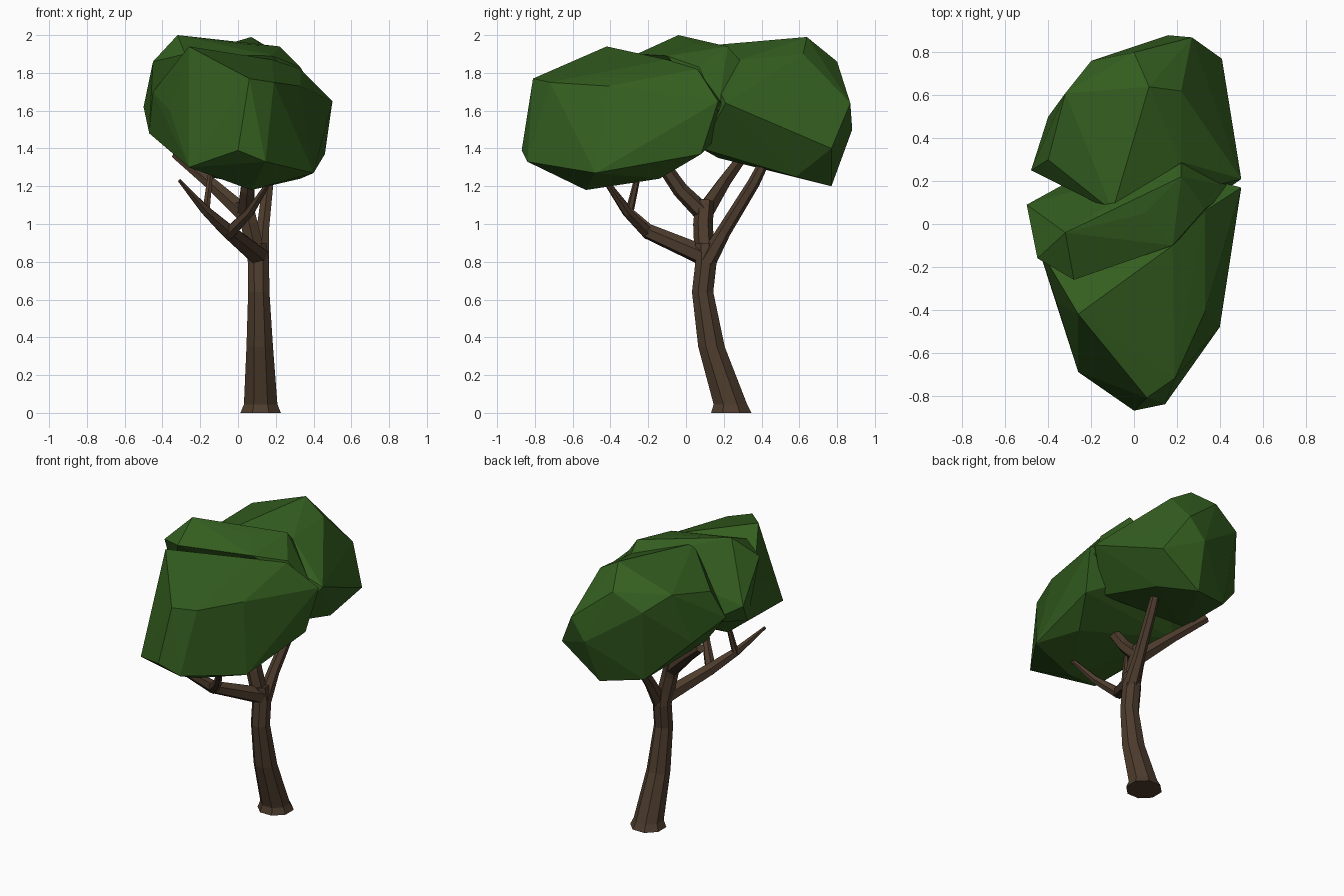
import bpy
import bmesh
from math import cos, sin, pi
from mathutils import Vector

default_cube = bpy.data.objects.get("Cube")
if default_cube:
    bpy.data.objects.remove(default_cube, do_unlink=True)


def make_material(name, colour):
    material = bpy.data.materials.new(name)
    material.use_nodes = True
    material.diffuse_color = (*colour, 1)
    shader = next(n for n in material.node_tree.nodes if n.type == "BSDF_PRINCIPLED")
    shader.inputs["Base Color"].default_value = (*colour, 1)
    shader.inputs["Roughness"].default_value = 0.9
    return material


leaf_green = make_material("leaf green", (0.034, 0.113, 0.014))
bark_brown = make_material("bark brown", (0.074, 0.045, 0.026))


def finish(bm, name, material):
    """Turn a bmesh into a flat-shaded object with one material."""
    bmesh.ops.recalc_face_normals(bm, faces=bm.faces)
    mesh = bpy.data.meshes.new(name)
    bm.to_mesh(mesh)
    bm.free()
    mesh.materials.append(material)
    part = bpy.data.objects.new(name, mesh)
    bpy.context.collection.objects.link(part)


def limb(name, path, sides=6, level_rings=False):
    """Tapered tube along a path of (x, y, z, radius) stations."""
    bm = bmesh.new()
    centres = [Vector(station[:3]) for station in path]
    rings = []
    for i, station in enumerate(path):
        before = centres[max(i - 1, 0)]
        after = centres[min(i + 1, len(path) - 1)]
        axis = Vector((0, 0, 1)) if level_rings else (after - before).normalized()
        across = Vector((0, 1, 0)).cross(axis).normalized()
        forward = axis.cross(across)
        ring = []
        for k in range(sides):
            # Half-step turn puts a flat side to the front
            angle = (k + 0.5) * 2 * pi / sides
            offset = across * cos(angle) + forward * sin(angle)
            ring.append(bm.verts.new(centres[i] + offset * station[3]))
        rings.append(ring)
    for lower, upper in zip(rings, rings[1:]):
        for k in range(sides):
            n = (k + 1) % sides
            bm.faces.new((lower[k], lower[n], upper[n], upper[k]))
    bm.faces.new(rings[0])
    bm.faces.new(rings[-1])
    finish(bm, name, bark_brown)


def leaf_clump(name, corners):
    """Faceted clump wrapped around its outermost corners."""
    bm = bmesh.new()
    for corner in corners:
        bm.verts.new(corner)
    hull = bmesh.ops.convex_hull(bm, input=bm.verts)
    spare = {v for v in hull["geom_interior"] + hull["geom_unused"]
             if isinstance(v, bmesh.types.BMVert)}
    bmesh.ops.delete(bm, geom=list(spare), context="VERTS")
    finish(bm, name, leaf_green)


# Leaning trunk with a flared foot
limb("trunk", [(.12, .24, 0, .116), (.12, .235, .045, .096), (.115, .135, .35, .076),
               (.11, .088, .64, .061), (.108, .106, .8, .061), (.1, .1, .9, .054)],
     sides=8, level_rings=True)

# Branches and twigs
limb("front_branch", [(.11, .1, .83, .056), (-.05, -.2, .96, .042),
                      (-.17, -.31, 1.07, .028), (-.31, -.42, 1.23, .01)])
limb("front_twig", [(-.17, -.3, 1.06, .022), (-.14, -.24, 1.32, .013)])
limb("left_twig", [(-.05, -.2, .95, .036), (.06, -.31, 1.06, .027), (.17, -.43, 1.23, .012)])
limb("middle_branch", [(.105, .1, .8, .054), (.06, .09, 1, .052), (.03, .1, 1.12, .05)])
limb("right_fork", [(.04, .09, 1.05, .052), (-.15, .2, 1.22, .037), (-.33, .31, 1.37, .028)])
limb("front_fork", [(.04, .1, 1.05, .05), (.05, -.03, 1.18, .042), (.07, -.14, 1.34, .035)])
limb("rear_branch", [(.12, .11, .8, .05), (.13, .2, .96, .038),
                     (.16, .36, 1.22, .032), (.17, .43, 1.36, .026)])

# Long clump reaching forward
leaf_clump("front_leaves", [
    (0, -.87, 1.39), (.145, -.84, 1.33), (.06, -.81, 1.77), (.19, -.72, 1.75),
    (-.26, -.69, 1.3), (-.36, -.37, 1.6), (-.26, -.42, 1.94), (.33, -.41, 1.73),
    (.18, -.1, 1.87), (.33, .06, 1.82), (.07, -.53, 1.18), (.4, -.48, 1.27),
    (.33, -.14, 1.24), (.46, .08, 1.37), (.5, .17, 1.65), (-.32, 0, 1.36),
    (-.47, 0, 1.48), (-.45, -.1, 1.7), (0, .3, 1.6)])

# Crest across the middle, highest on the right shoulder
leaf_clump("crest_leaves", [
    (-.32, -.04, 2), (-.45, -.16, 1.86), (-.5, .09, 1.62), (-.47, 0, 1.48),
    (-.28, -.26, 1.9), (.18, -.1, 1.89), (.05, .05, 1.95), (.33, .07, 1.83),
    (.22, .22, 1.94), (.22, .3, 1.85), (.47, .17, 1.6), (-.3, .2, 1.5)])

# Round clump at the rear
leaf_clump("rear_leaves", [
    (.07, .64, 1.99), (.22, .62, 1.9), (0, .8, 1.86), (-.2, .76, 1.75),
    (-.32, .61, 1.85), (-.4, .3, 1.78), (-.4, .5, 1.5), (-.48, .25, 1.6),
    (.16, .88, 1.5), (.27, .87, 1.64), (.41, .77, 1.4), (.5, .21, 1.64),
    (.12, .77, 1.2), (-.16, .68, 1.25), (.3, .58, 1.25), (.32, .08, 1.4),
    (-.27, .17, 1.35), (-.1, .06, 1.94), (.22, .29, 1.87), (0, .02, 1.5)])
